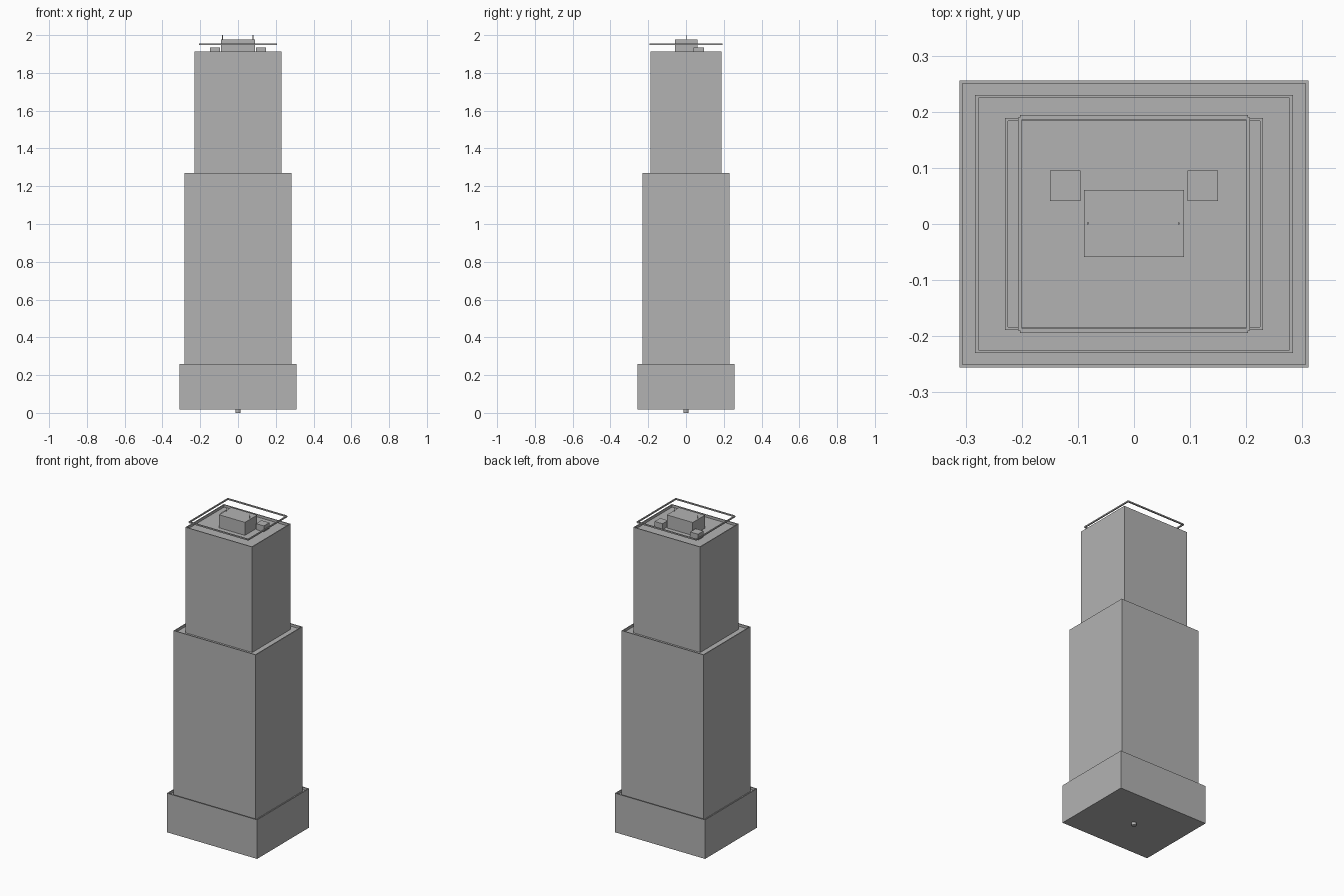
import bpy, bmesh
from mathutils import Matrix

if "Cube" in bpy.data.objects:
    bpy.data.objects.remove(bpy.data.objects["Cube"])

grey = bpy.data.materials.new("concrete_grey")
grey.diffuse_color = (0.45, 0.45, 0.45, 1)
grey.use_nodes = True
grey.node_tree.nodes["Principled BSDF"].inputs["Base Color"].default_value = grey.diffuse_color


def finish(name, bm):
    mesh = bpy.data.meshes.new(name)
    bm.to_mesh(mesh)
    bm.free()
    mesh.materials.append(grey)
    obj = bpy.data.objects.new(name, mesh)
    bpy.context.collection.objects.link(obj)
    return obj


def add_box(bm, x0, x1, y0, y1, z0, z1):
    m = Matrix.Translation(((x0 + x1) / 2, (y0 + y1) / 2, (z0 + z1) / 2))
    m = m @ Matrix.Diagonal((x1 - x0, y1 - y0, z1 - z0, 1))
    return bmesh.ops.create_cube(bm, size=1, matrix=m)


def box(name, *extents):
    bm = bmesh.new()
    add_box(bm, *extents)
    return finish(name, bm)


def rod(name, x, y, z0, z1, radius, sides):
    bm = bmesh.new()
    bmesh.ops.create_cone(bm, cap_ends=True, segments=sides, radius1=radius,
                          radius2=radius, depth=z1 - z0,
                          matrix=Matrix.Translation((x, y, (z0 + z1) / 2)))
    return finish(name, bm)


RIM, SINK = 0.008, 0.015


def tier(name, hx, hy, z0, z1):
    """Tower block whose roof is sunk behind a thin parapet."""
    bm = bmesh.new()
    add_box(bm, -hx, hx, -hy, hy, z0, z1)
    bm.normal_update()
    roof = max(bm.faces, key=lambda f: f.calc_center_median().z)
    bmesh.ops.inset_region(bm, faces=[roof], thickness=RIM)
    floor = bmesh.ops.extrude_face_region(bm, geom=[roof])
    bmesh.ops.translate(bm, vec=(0, 0, -SINK),
                        verts=[v for v in floor["geom"] if isinstance(v, bmesh.types.BMVert)])
    if roof.is_valid:
        bmesh.ops.delete(bm, geom=[roof], context='FACES_ONLY')
    bmesh.ops.recalc_face_normals(bm, faces=bm.faces)
    return finish(name, bm)


# Stacked tower blocks, each standing on the sunken roof below
tier("base_block", 0.311, 0.256, 0.017, 0.26)
tier("middle_block", 0.283, 0.23, 0.26 - SINK, 1.27)
tier("upper_block", 0.23, 0.189, 1.27 - SINK, 1.912)
ROOF = 1.912 - SINK

# Small peg under the base
rod("base_peg", 0, 0, 0, 0.02, 0.014, 12)

# Roof plant room and equipment boxes
box("plant_room", -0.089, 0.089, -0.059, 0.061, ROOF, 1.978)
for side, x in (("left", -0.1225), ("right", 0.1225)):
    box(side + "_roof_unit", x - 0.027, x + 0.027, 0.041, 0.095, ROOF, 1.934)

# Thin aerials on the plant room
for side, x in (("left", -0.082), ("right", 0.08)):
    rod(side + "_aerial", x, 0.001, 1.97, 2.0, 0.002, 8)

# Rectangular rail hovering above the roof edge
for side, s in (("front", -1), ("back", 1)):
    y = 0.19 * s
    box(side + "_rail", -0.203, 0.203, y - 0.004, y + 0.004, 1.947, 1.955)
for side, s in (("left", -1), ("right", 1)):
    x = 0.203 * s
    box(side + "_rail", x - 0.0035, x + 0.0035, -0.19, 0.19, 1.947, 1.955)
